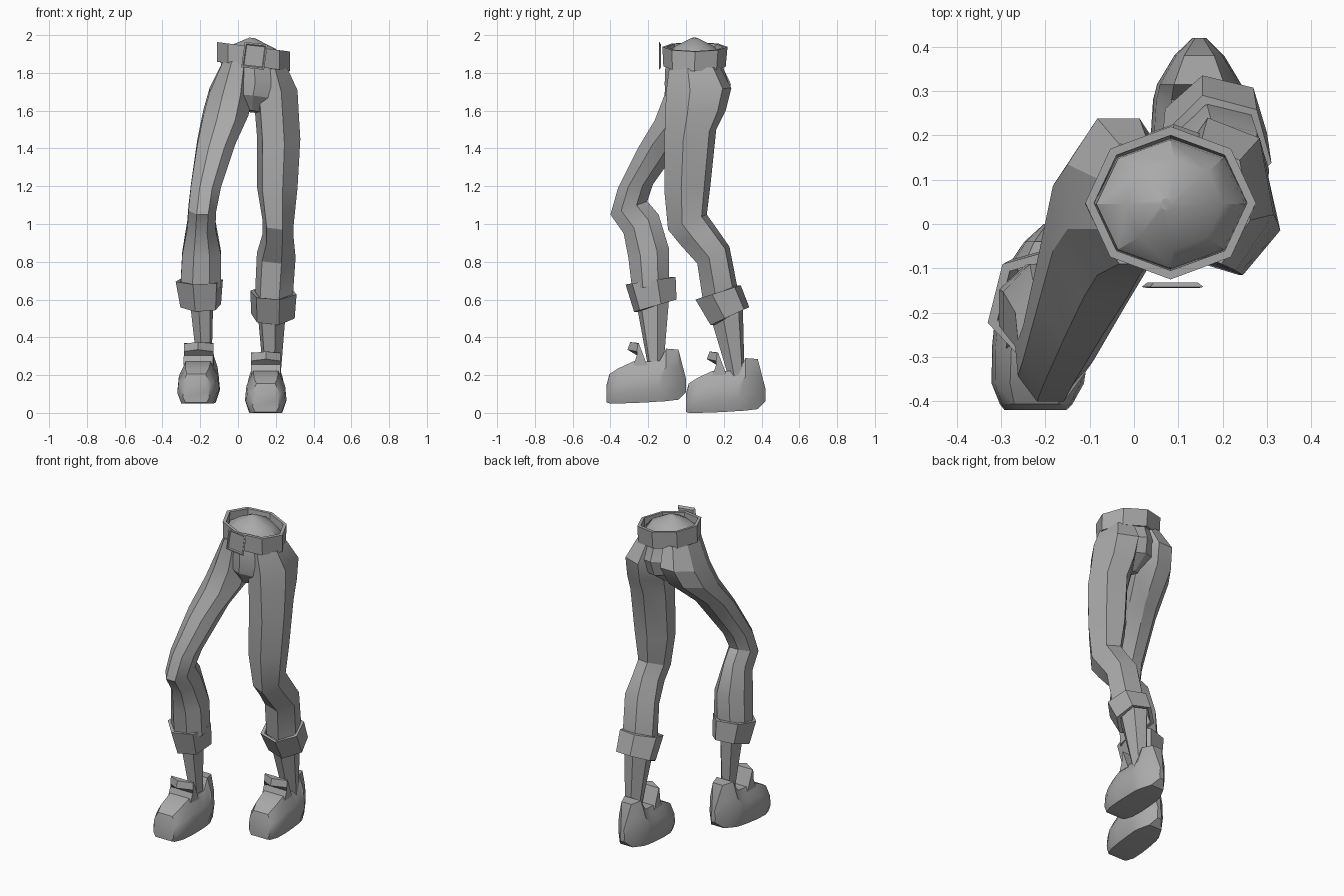
import bpy
import bmesh
from math import pi, cos, sin, radians

if "Cube" in bpy.data.objects:
    bpy.data.objects.remove(bpy.data.objects["Cube"], do_unlink=True)

# One plain grey for everything
grey = bpy.data.materials.new("plain_grey")
grey.use_nodes = True
grey.diffuse_color = (0.4, 0.4, 0.4, 1)
grey.node_tree.nodes["Principled BSDF"].inputs["Base Color"].default_value = (0.4, 0.4, 0.4, 1)


def skin(name, rings, closed=False, angle=28):
    """Join rings of points with faces; cap the ends, or close the loop into a tube wall."""
    bm = bmesh.new()
    loops = [[bm.verts.new(p) for p in ring] for ring in rings]
    pairs = list(zip(loops, loops[1:]))
    if closed:
        pairs.append((loops[-1], loops[0]))
    else:
        bm.faces.new(loops[0])
        bm.faces.new(loops[-1])
    for a, b in pairs:
        for i in range(len(a)):
            j = (i + 1) % len(a)
            bm.faces.new((a[i], a[j], b[j], b[i]))
    bmesh.ops.recalc_face_normals(bm, faces=bm.faces)
    mesh = bpy.data.meshes.new(name)
    bm.to_mesh(mesh)
    bm.free()
    mesh.materials.append(grey)
    obj = bpy.data.objects.new(name, mesh)
    bpy.context.collection.objects.link(obj)
    bpy.ops.object.select_all(action="DESELECT")
    obj.select_set(True)
    bpy.context.view_layer.objects.active = obj
    bpy.ops.object.shade_smooth_by_angle(angle=radians(angle))


def ring(spec, sides=8, phase=0.0, lean=0.0):
    """Tilted oval from x limits, front (y, z) and back (y, z)."""
    x0, x1, yf, zf, yb, zb = spec
    angles = [phase + 2 * pi * i / sides for i in range(sides)]
    cmax = max(cos(a) for a in angles)
    smax = max(sin(a) for a in angles)
    points = []
    for a in angles:
        u, v = cos(a) / cmax, sin(a) / smax
        dx = u * (x1 - x0) / 2
        points.append(((x0 + x1) / 2 + dx,
                       (yf + yb) / 2 + v * (yb - yf) / 2,
                       (zf + zb) / 2 + v * (zb - zf) / 2 - lean * dx))
    return points


def shrink(spec, t):
    x0, x1, yf, zf, yb, zb = spec
    return (x0 + t, x1 - t, yf + t, zf, yb - t, zb)


def band(name, top, bottom, thick, **kw):
    """Hollow band with wall thickness, open above and below."""
    specs = [top, bottom, shrink(bottom, thick), shrink(top, thick)]
    skin(name, [ring(s, **kw) for s in specs], closed=True, angle=20)


# Pelvis with domed waist
pelvis = [(.06, .09, .03, 1.985, .06, 1.985),
          (-.02, .2, -.06, 1.94, .15, 1.94),
          (-.085, .25, -.1, 1.89, .19, 1.89),
          (-.09, .265, -.11, 1.82, .2, 1.82),
          (-.11, .29, -.113, 1.74, .225, 1.75),
          (-.09, .25, -.108, 1.68, .2, 1.66),
          (.02, .13, -.05, 1.6, .1, 1.59)]
skin("pelvis", [ring(s, lean=.12) for s in pelvis])

# Belt and buckle
band("belt", (-.11, .275, -.125, 1.938, .22, 1.938),
     (-.11, .275, -.12, 1.835, .21, 1.832), .02, lean=.13)


def buckle_ring(y, half):
    pts = []
    for u, v in ((-1, -1), (1, -1), (1, 1), (-1, 1)):
        pts.append((.087 + half * (.9 * u + .14 * v), y, 1.89 + half * (v - .1 * u)))
    return pts


skin("buckle", [buckle_ring(-.132, .055), buckle_ring(-.142, .067),
                buckle_ring(-.144, .058), buckle_ring(-.139, .053)])

# Six-sided limbs turned slightly outwards; the bent leg is fuller
RIGHT = dict(sides=6, phase=pi / 12)
LEFT = dict(sides=6, phase=-pi / 12)
FULL = dict(sides=8, phase=pi / 8)

# Trouser legs, from hip to hem
right_leg = [(-.08, .08, -.09, 1.86, .18, 1.86),
             (-.15, .08, -.115, 1.68, .238, 1.74),
             (-.183, .055, -.165, 1.55, .19, 1.63),
             (-.215, -.015, -.255, 1.4, .01, 1.47),
             (-.25, -.09, -.36, 1.19, -.175, 1.21),
             (-.262, -.115, -.4, 1.05, -.205, 1.12),
             (-.268, -.12, -.33, .95, -.145, 1.05),
             (-.295, -.09, -.305, .82, -.09, .87),
             (-.305, -.09, -.285, .65, -.09, .69)]
left_leg = [(.085, .262, -.09, 1.82, .18, 1.83),
            (.08, .315, -.105, 1.7, .24, 1.72),
            (.09, .322, -.11, 1.57, .21, 1.6),
            (.1, .33, -.115, 1.42, .16, 1.5),
            (.1, .315, -.115, 1.18, .13, 1.21),
            (.13, .295, -.095, .97, .11, 1.05),
            (.13, .295, -.03, .89, .16, .98),
            (.1, .305, .06, .79, .23, .88),
            (.09, .29, .09, .59, .275, .65)]
skin("right_trouser_leg", [ring(s, **FULL) for s in right_leg])
skin("left_trouser_leg", [ring(s, **LEFT) for s in left_leg])

# Turned-up cuffs
band("right_cuff", (-.33, -.08, -.32, .68, -.055, .72),
     (-.305, -.09, -.275, .535, -.05, .6), .022, **RIGHT)
band("left_cuff", (.065, .31, .05, .6, .29, .675),
     (.07, .3, .13, .465, .335, .56), .022, **LEFT)

# Ankles
skin("right_ankle", [ring(s, **RIGHT) for s in (
    (-.26, -.13, -.27, .62, -.085, .66), (-.215, -.14, -.2, .24, -.12, .24))])
skin("left_ankle", [ring(s, **LEFT) for s in (
    (.1, .255, .12, .54, .3, .6), (.135, .225, .225, .19, .31, .19))])

# Shoe sections: distance from toe, half width, sole height, top height
SHOE = [(0, .07, .005, .1), (.014, .082, 0, .155), (.06, .104, 0, .185),
        (.14, .11, .002, .222), (.22, .108, .006, .222), (.28, .104, .01, .225),
        (.315, .095, .012, .29), (.38, .056, .02, .285), (.42, .015, .06, .13)]
# Side profile of the tongue, with how far its sides fall back from the middle spike
TONGUE = [(.14, .2, 0), (.16, .255, 0), (.11, .285, .05),
          (.125, .325, .04), (.17, .32, 0), (.215, .2, 0)]


def shoe(side, x, y, z, yaw):
    def place(u, d, h):
        return (x + u + yaw * (d - .21), y + d, z + h)

    body = []
    for d, w, lo, hi in SHOE:
        outline = [(-.8, 0), (.8, 0), (1, .3), (.93, .65), (.6, 1),
                   (-.6, 1), (-.93, .65), (-1, .3)]
        body.append([place(w * u, d, lo + (hi - lo) * v) for u, v in outline])
    skin(side + "_shoe", body, angle=30)
    tongue = [[place(u, d + fall * s, h - .2 * fall * s) for d, h, fall in TONGUE]
              for u, s in ((-.078, 1), (0, 0), (.078, 1))]
    skin(side + "_shoe_tongue", tongue)


shoe("right", -.205, -.42, .05, .08)
shoe("left", .147, 0, 0, 0)
